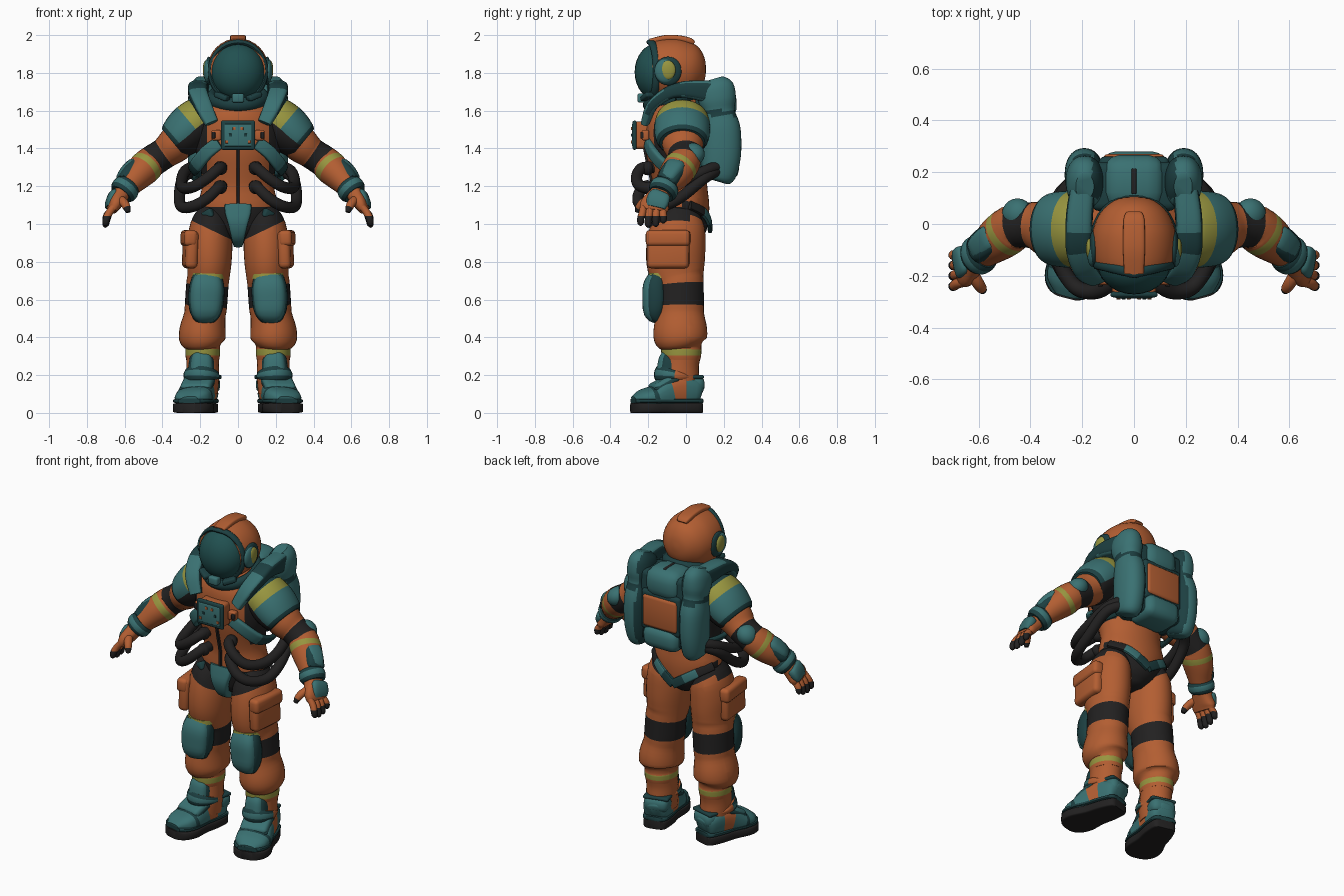
import bpy, bmesh, math
from mathutils import Vector, Matrix, Euler

# Palette
ORANGE, TEAL, TRIM, BLACK, YELLOW, VISOR = range(6)
MATS = []
for label, col in [("suit_orange", (0.45, 0.112, 0.032)), ("pad_teal", (0.042, 0.165, 0.168)),
                   ("trim_dark_teal", (0.012, 0.05, 0.053)), ("rubber_black", (0.016, 0.015, 0.015)),
                   ("reflective_yellow", (0.31, 0.30, 0.05)), ("visor_green", (0.015, 0.08, 0.08))]:
    m = bpy.data.materials.new(label)
    m.diffuse_color = (*col, 1)
    MATS.append(m)


def finish(name, bm, mirror, angle=40):
    bmesh.ops.recalc_face_normals(bm, faces=bm.faces)
    me = bpy.data.meshes.new(name)
    bm.to_mesh(me)
    bm.free()
    for m in MATS:
        me.materials.append(m)
    me.polygons.foreach_set("use_smooth", [True] * len(me.polygons))
    me.set_sharp_from_angle(angle=math.radians(angle))
    ob = bpy.data.objects.new(name, me)
    bpy.context.scene.collection.objects.link(ob)
    if mirror:
        ob.modifiers.new("mirror", 'MIRROR')
    return ob


def loft(name, st, mats, ref=(0, 1, 0), n=24, p=2, sub=3, mirror=True, rule=None, cuts=()):
    """Skin rings (x, y, z, radius along ref, other radius) along a smoothed path."""
    rows, ids = [], []
    for i in range(len(st) - 1):
        q = [st[max(i - 1, 0)], st[i], st[i + 1], st[min(i + 2, len(st) - 1)]]
        for k in range(sub):
            t = k / sub
            rows.append([0.5 * (2 * b + (c - a) * t + (2 * a - 5 * b + 4 * c - d) * t * t
                                + (3 * b - a - 3 * c + d) * t ** 3) for a, b, c, d in zip(*q)])
            ids.append(mats[i] if isinstance(mats, (list, tuple)) else mats)
    rows.append(list(st[-1]))
    bm, rings, a = bmesh.new(), [], Vector(ref)
    for i, r in enumerate(rows):
        t = (Vector(rows[min(i + 1, len(rows) - 1)][:3]) - Vector(rows[max(i - 1, 0)][:3])).normalized()
        a = (a - t * a.dot(t)).normalized()
        b = t.cross(a)
        ring = []
        for k in range(n):
            c, s = math.cos(math.tau * k / n), math.sin(math.tau * k / n)
            c, s = [math.copysign(abs(v) ** (2 / p), v) for v in (c, s)]
            ring.append(bm.verts.new(Vector(r[:3]) + a * c * max(r[3], .002) + b * s * max(r[4], .002)))
        rings.append(ring)
    for i in range(len(rows) - 1):
        for k in range(n):
            f = bm.faces.new((rings[i][k], rings[i][(k + 1) % n], rings[i + 1][(k + 1) % n], rings[i + 1][k]))
            f.material_index = ids[i]
    for ring, m in ((rings[0], ids[0]), (rings[-1], ids[-1])):
        bm.faces.new(ring).material_index = m
    for co, no in cuts:
        bmesh.ops.bisect_plane(bm, geom=bm.verts[:] + bm.edges[:] + bm.faces[:], plane_co=co, plane_no=no)
    if rule:
        bmesh.ops.recalc_face_normals(bm, faces=bm.faces)
        for f in bm.faces:
            f.material_index = rule(f.calc_center_median(), f.normal, f.material_index)
    return finish(name, bm, mirror)


def blob(name, loc, rad, mat, rot=(0, 0, 0), mirror=True):
    bm = bmesh.new()
    bmesh.ops.create_uvsphere(bm, u_segments=28, v_segments=16, radius=1,
                              matrix=Matrix.LocRotScale(Vector(loc), Euler(rot), Vector(rad)))
    for f in bm.faces:
        f.material_index = mat
    return finish(name, bm, mirror)


def box(name, loc, size, mat, bevel=0.01, rot=(0, 0, 0), mirror=True):
    bm = bmesh.new()
    bmesh.ops.create_cube(bm, size=1, matrix=Matrix.Diagonal((*size, 1)))
    bmesh.ops.bevel(bm, geom=bm.edges[:], offset=bevel, segments=3, affect='EDGES', profile=0.5)
    bm.transform(Matrix.LocRotScale(Vector(loc), Euler(rot), None))
    for f in bm.faces:
        f.material_index = mat
    return finish(name, bm, mirror)


# Helmet
loft("helmet_shell", [(0, .106, 1.82, .01, .01), (0, .098, 1.82, .06, .06), (0, .075, 1.82, .1, .105),
                      (0, .035, 1.82, .136, .14), (0, -.02, 1.817, .158, .162), (0, -.08, 1.815, .164, .168),
                      (0, -.14, 1.812, .158, .164), (0, -.175, 1.81, .145, .155)], ORANGE, (1, 0, 0), 32, mirror=False)
blob("visor", (0, -.15, 1.805), (.142, .122, .152), VISOR, mirror=False)
ring = [math.tau * k / 32 for k in range(33)]
loft("visor_rim", [(.146 * math.cos(t), -.19 + .035 * abs(math.cos(t)), 1.808 + .156 * math.sin(t), .02, .014)
                   for t in ring], TRIM, (0, 1, 0), 12, sub=1, mirror=False)
loft("neck_collar", [(.14 * math.cos(t), -.055 + .145 * math.sin(t), 1.668 + .04 * math.sin(t), .034, .028)
                     for t in ring], TRIM, (0, 0, 1), 12, sub=1, mirror=False)
loft("helmet_crest", [(0, .04, 1.955, .03, .012), (0, .02, 1.97, .04, .016), (0, -.04, 1.983, .042, .016),
                      (0, -.11, 1.984, .042, .016), (0, -.19, 1.965, .038, .016)], ORANGE, (1, 0, 0), 20, 4, mirror=False)
blob("ear_base", (.155, -.095, 1.81), (.02, .072, .076), TRIM)
blob("ear_pad", (.16, -.108, 1.81), (.022, .058, .064), TEAL)
blob("ear_light", (.172, -.095, 1.815), (.014, .04, .05), YELLOW)
box("chin_latch", (0, -.235, 1.667), (.065, .045, .05), TEAL, .012, mirror=False)
box("jaw_guard", (.085, -.205, 1.675), (.08, .05, .03), TRIM, .01, (0, -.35, .5))


# Torso, with black side panels and a black harness round the hips
def torso_rule(c, nrm, m):
    if c.z < (1.09 if c.y < -.02 else 1.0 + .6 * abs(c.x)):
        return BLACK
    return BLACK if abs(c.x) > .165 and 1.27 < c.z < 1.58 else ORANGE


loft("torso", [(0, -.02, .9, .06, .05), (0, -.02, .95, .12, .12), (0, -.02, 1.02, .14, .18),
               (0, -.025, 1.1, .148, .21), (0, -.03, 1.2, .142, .19), (0, -.04, 1.3, .152, .2),
               (0, -.05, 1.4, .165, .228), (0, -.05, 1.5, .17, .235), (0, -.05, 1.58, .165, .21),
               (0, -.05, 1.64, .14, .16), (0, -.05, 1.69, .11, .11)], ORANGE, n=40, mirror=False, rule=torso_rule,
     cuts=[((0, 0, 1), (-.6, 0, 1)), ((0, 0, 1), (.6, 0, 1)), ((0, 0, 1.09), (0, 0, 1)), ((0, -.02, 0), (0, 1, 0)),
           ((.165, 0, 0), (1, 0, 0)), ((-.165, 0, 0), (1, 0, 0))])
loft("crotch_plate", [(0, -.165, 1.105, .02, .07), (0, -.17, 1.06, .024, .069), (0, -.175, 1.0, .024, .052),
                      (0, -.145, .93, .024, .034), (0, -.08, .895, .02, .025)], TEAL, p=4, mirror=False)
loft("rear_harness", [(0, .128, .975, .028, .012), (.07, .12, 1.02, .028, .012), (.14, .09, 1.065, .026, .012),
                      (.205, .02, 1.1, .024, .012)], [TRIM, TEAL, BLACK], (0, 0, 1), 16, 4)
box("hip_buckle", (.155, -.135, 1.05), (.06, .05, .05), TRIM, .012, (0, .5, .5))
loft("zipper", [(0, -.172, 1.09, .012, .009), (0, -.174, 1.2, .012, .009), (0, -.195, 1.3, .012, .009),
                (0, -.215, 1.4, .012, .009)], BLACK, n=12, p=4, mirror=False)

# Chest control box
box("control_box", (0, -.232, 1.47), (.17, .1, .145), ORANGE, .018, mirror=False)
box("control_frame", (0, -.272, 1.47), (.182, .022, .155), TRIM, .01, mirror=False)
box("control_face", (0, -.281, 1.47), (.145, .012, .118), TEAL, .005, mirror=False)
for i in range(3):
    box("control_button", (.02 + .02 * i, -.287, 1.505 - .035 * i), (.016, .008, .016), (ORANGE, TRIM, ORANGE)[i], .002)
box("control_tab", (.115, -.215, 1.47), (.05, .04, .055), ORANGE, .01)
box("tab_clip", (.13, -.222, 1.47), (.02, .04, .035), BLACK, .005)

# Shoulder and waist straps
edge = lambda c, nrm, m: TRIM if abs(nrm.x) > .85 else m
loft("shoulder_strap", [(.2, .12, 1.7, .05, .06), (.21, .04, 1.71, .052, .05), (.213, -.03, 1.71, .052, .042),
                        (.212, -.1, 1.69, .05, .034), (.185, -.18, 1.625, .046, .028), (.14, -.215, 1.535, .036, .02)],
     [TEAL, TEAL, TRIM, TEAL, TEAL], (1, 0, 0), 28, 3.5, rule=edge)
loft("waist_strap", [(.1, -.205, 1.43, .034, .015), (.165, -.18, 1.38, .036, .018), (.222, -.115, 1.31, .036, .018),
                     (.238, -.02, 1.28, .03, .014), (.21, .1, 1.28, .03, .014)], [TEAL, TEAL, TRIM, TRIM], (0, 0, 1), 20, 4)

# Hoses
for name, pts in (("upper_hose", [(.085, -.17, 1.3), (.1, -.235, 1.295), (.16, -.262, 1.245), (.23, -.24, 1.2),
                                  (.285, -.15, 1.19), (.3, -.03, 1.22), (.28, .1, 1.28), (.22, .18, 1.31)]),
                  ("lower_hose", [(.085, -.15, 1.2), (.1, -.225, 1.195), (.165, -.255, 1.135), (.235, -.23, 1.095),
                                  (.295, -.14, 1.09), (.31, -.03, 1.14), (.29, .1, 1.245), (.21, .18, 1.29)])):
    loft(name, [(*q, .03, .03) for q in pts], BLACK, (0, 0, 1), 16, sub=5)
    blob("hose_socket", (pts[1][0] - .005, -.205, pts[1][2]), (.037, .035, .037), BLACK)


# Backpack, with dark seams on the inner sides and at the pinch of each bolster
def bolster_rule(c, nrm, m):
    return TRIM if (nrm.x < -.5 and c.y > .1) or (1.573 < c.z < 1.603 and c.y > .1) else m


loft("pack_bolster", [(.19, .17, 1.225, .05, .035), (.19, .175, 1.25, .085, .062), (.192, .187, 1.36, .103, .074),
                      (.192, .188, 1.5, .101, .075), (.19, .175, 1.59, .084, .066), (.19, .165, 1.66, .1, .074),
                      (.19, .155, 1.73, .095, .064), (.19, .145, 1.768, .05, .035)], TEAL, p=2.2, n=36, sub=4,
     rule=bolster_rule)
box("pack_core", (0, .145, 1.48), (.33, .19, .44), TRIM, .03, mirror=False)
box("pack_top_roll", (0, .16, 1.635), (.245, .215, .19), TEAL, .07, mirror=False)
box("pack_panel", (0, .2, 1.465), (.24, .14, .2), ORANGE, .02, mirror=False)
box("pack_panel_frame", (0, .19, 1.465), (.27, .14, .25), TRIM, .02, mirror=False)
box("pack_bottom_pouch", (0, .18, 1.305), (.245, .2, .14), TEAL, .05, mirror=False)
box("pack_loop", (0, .165, 1.723), (.02, .1, .02), BLACK, .006, mirror=False)

# Arms
outward = Vector((.6, 0, .8))
loft("arm", [(.2, -.02, 1.54, .12, .1), (.27, -.02, 1.48, .12, .1), (.34, -.015, 1.415, .108, .096),
             (.39, -.005, 1.375, .09, .083), (.458, -.008, 1.33, .086, .084), (.482, -.025, 1.307, .092, .088),
             (.504, -.041, 1.286, .091, .087), (.535, -.065, 1.255, .085, .08), (.575, -.1, 1.21, .068, .066),
             (.61, -.125, 1.17, .055, .055)], [BLACK, ORANGE, ORANGE, BLACK, ORANGE, YELLOW, ORANGE, ORANGE, ORANGE],
     cuts=[((.265, 0, 0), (1, 0, 0))], rule=lambda c, nrm, m: BLACK if c.x < .265 else m)
loft("shoulder_pad", [(.17, -.02, 1.575, .11, .1), (.19, -.02, 1.56, .136, .12), (.24, -.02, 1.522, .147, .126),
                      (.285, -.02, 1.48, .146, .122), (.325, -.02, 1.445, .136, .108), (.343, -.02, 1.43, .12, .095)],
     [TRIM, YELLOW, TEAL, TEAL, TRIM], n=32,
     rule=lambda c, nrm, m: BLACK if nrm.dot(outward) < -.2 else m)
blob("elbow_pad", (.45, .037, 1.37), (.064, .062, .055), TEAL, (0, .7, 0))
for name, g, mat in (("forearm_plate", 0, TEAL), ("forearm_plate_trim", .007, TRIM)):
    loft(name, [(.536 - g, -.043, 1.308 + g, .04, .036), (.544 - g, -.048, 1.302, .052 + g, .05 - g),
                (.575, -.075, 1.27, .054 + g, .05 - g), (.602 + g, -.1, 1.237 - g, .048 + g, .042 - g),
                (.608 + g, -.106, 1.229 - g, .036, .03)], mat, p=3, sub=2)
loft("wrist_cuff", [(.58, -.106, 1.206, .068, .066), (.59, -.113, 1.194, .077, .074), (.608, -.124, 1.172, .077, .074),
                    (.62, -.132, 1.157, .066, .062)], [TRIM, TEAL, TRIM], sub=2)

# Gloves, with black finger ends
loft("palm", [(.605, -.125, 1.175, .05, .045), (.63, -.145, 1.14, .062, .042), (.655, -.165, 1.1, .078, .036),
              (.668, -.172, 1.07, .072, .025)], ORANGE, p=2.6)
loft("hand_plate", [(.65, -.132, 1.165, .042, .018), (.656, -.137, 1.155, .056, .028), (.674, -.152, 1.115, .06, .026),
                    (.683, -.16, 1.088, .05, .016)], TEAL, p=3, sub=2)
for i, drop in enumerate((.002, -.008, -.004, .014)):
    y0, y1 = -.225 + .036 * i, -.24 + .04 * i
    loft("finger", [(.655, y0, 1.095, .018, .018), (.682, y0 - .005, 1.06, .02, .02), (.697, y1, 1.025 + drop, .019, .019),
                    (.7, y1, 1.0 + drop, .016, .016), (.697, y1, .99 + drop, .005, .005)], ORANGE, n=12,
         cuts=[((0, 0, 1.042), (0, 0, 1))], rule=lambda c, nrm, m: BLACK if c.z < 1.042 else m)
loft("thumb", [(.63, -.18, 1.135, .024, .022), (.605, -.225, 1.115, .024, .022), (.588, -.25, 1.085, .02, .02),
               (.582, -.258, 1.062, .012, .012)], [ORANGE, ORANGE, BLACK], (1, 0, 0), 14)


# Legs, cut away in black along the hips
def leg_rule(c, nrm, m):
    return BLACK if c.z > (.9 + .48 * c.x if c.y < .02 else .91 + .64 * c.x) else m


loft("leg", [(.13, -.03, 1.07, .1, .075), (.145, -.04, 1.0, .14, .105), (.15, -.052, .9, .155, .12),
             (.152, -.055, .8, .155, .118), (.156, -.045, .725, .142, .112), (.162, -.036, .68, .13, .112),
             (.17, -.033, .565, .128, .112), (.176, -.033, .515, .13, .11), (.187, -.03, .44, .142, .122),
             (.19, -.03, .385, .138, .121), (.187, -.025, .35, .108, .093), (.187, -.025, .337, .107, .092),
             (.187, -.025, .303, .105, .091), (.187, -.025, .28, .1, .087)],
     [ORANGE] * 5 + [BLACK] + [ORANGE] * 5 + [YELLOW, ORANGE], n=32,
     cuts=[((0, 0, .9), (-.48, 0, 1)), ((0, 0, .91), (-.64, 0, 1)), ((0, .02, 0), (0, 1, 0))], rule=leg_rule)
box("thigh_pocket", (.253, -.095, .865), (.065, .225, .2), ORANGE, .025, (0, -.04, -.1))
box("pocket_flap", (.26, -.095, .925), (.07, .235, .085), ORANGE, .022, (0, -.04, -.1))
for name, y, g, mat in (("knee_pad", -.172, 0, TEAL), ("knee_pad_trim", -.157, .009, TRIM)):
    loft(name, [(.168, y + .03, .5 - g, .03, .04 + g), (.17, y, .53, .05, .074 + g), (.169, y, .6, .058, .086 + g),
                (.165, y, .67, .055, .084 + g), (.163, y + .015, .715 + g / 2, .045, .07 + g)], mat, p=2.8)
loft("knee_stripe", [(.158, -.1, .712, .102, .088), (.157, -.1, .738, .1, .086)], YELLOW, p=2.6, sub=1)

# Boots, toes turned slightly outward
along = lambda s, z, w, h: (.168 + .245 * s, .08 - .97 * s, z, w, h)
loft("boot_foot", [along(*r) for r in ((0, .11, .035, .04), (.02, .115, .07, .065), (.1, .12, .082, .09),
                                       (.17, .112, .088, .085), (.25, .085, .1, .06), (.275, .08, .099, .055),
                                       (.32, .072, .09, .047), (.365, .06, .05, .028))],
     [TEAL, TEAL, ORANGE, TEAL, TRIM, TEAL, TEAL], (1, 0, 0), 28, 2.8)
loft("boot_sole", [along(s, .026, w, .026) for s, w in ((0, .04), (.015, .068), (.1, .085), (.18, .088), (.27, .107),
                                                      (.33, .098), (.365, .07), (.378, .035))],
     BLACK, (1, 0, 0), 24, 8)
loft("boot_welt", [along(s, .063, w, .013) for s, w in ((0, .045), (.015, .072), (.1, .087), (.18, .091), (.27, .106),
                                                      (.33, .097), (.37, .06))], TRIM, (1, 0, 0), 24, 4)
loft("boot_shaft", [(.187, -.025, .295, .1, .087), (.187, -.03, .25, .098, .086), (.187, -.035, .18, .105, .087),
                    (.187, -.035, .1, .1, .08)], ORANGE, n=28)
for name, y, g, mat in (("shin_guard", 0, 0, TEAL), ("shin_guard_trim", .012, .008, TRIM)):
    loft(name, [(.192, -.085 + y, .288 + g, .05, .05 + g), (.193, -.09 + y, .276, .056, .058 + g),
                (.195, -.095 + y, .22, .06, .062 + g), (.197, -.1 + y, .19, .055, .058 + g)], mat, p=3)
loft("ankle_strap", [(.191, -.055, .215, .104, .09), (.192, -.058, .205, .11, .095), (.193, -.06, .19, .11, .096),
                     (.193, -.06, .178, .104, .09)], [TRIM, TEAL, TRIM], sub=2,
     rule=lambda c, nrm, m: m if c.y < -.06 else ORANGE)
box("instep_plate", (.216, -.13, .152), (.165, .12, .05), TEAL, .022, (.5, 0, .25))
box("instep_trim", (.214, -.118, .15), (.172, .15, .035), TRIM, .015, (.5, 0, .25))
box("heel_cup", (.172, .035, .15), (.15, .11, .09), TEAL, .035, (0, 0, .25))
box("heel_trim", (.173, .025, .19), (.155, .11, .022), TRIM, .01, (0, 0, .25))
